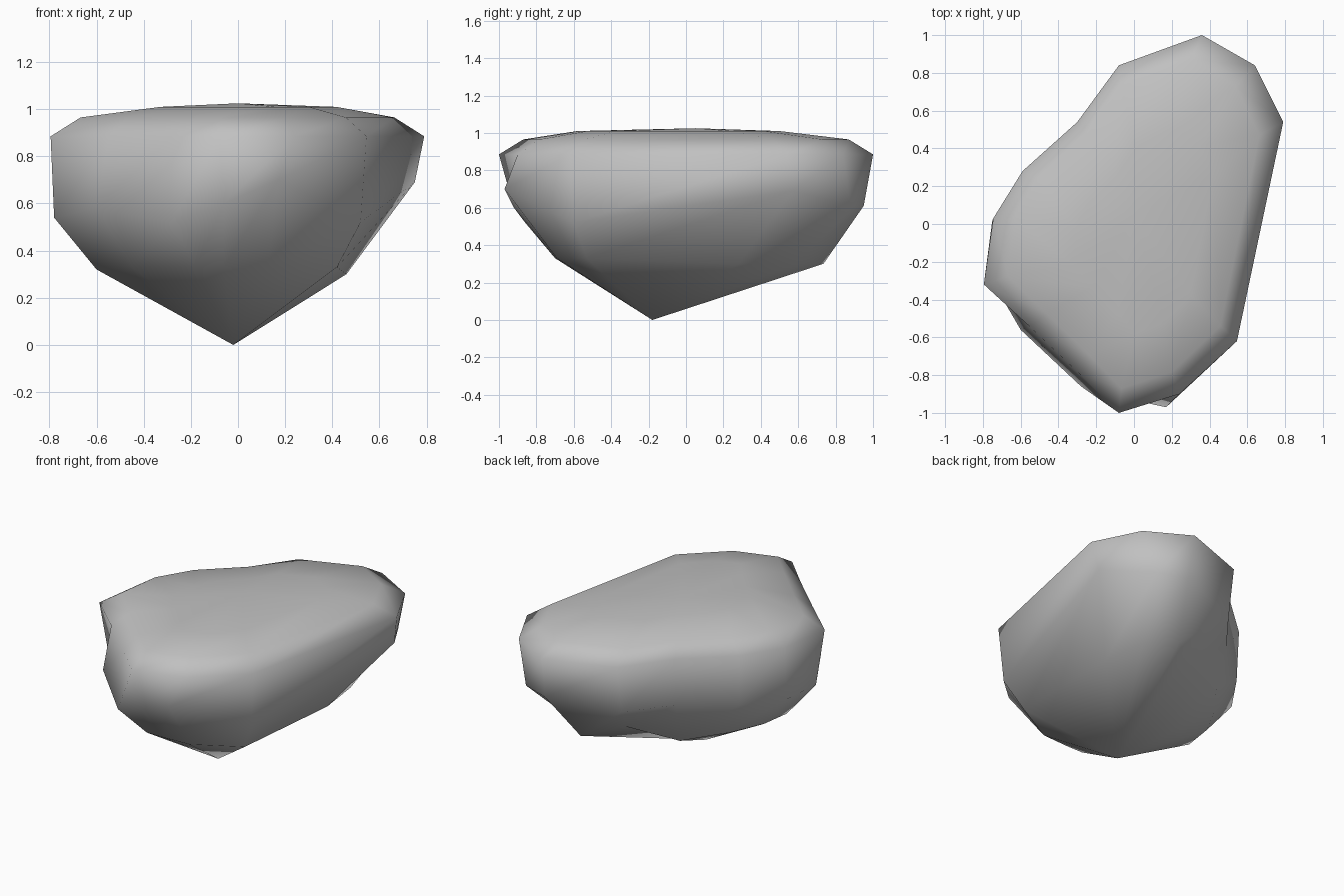
import bpy
import bmesh

cube = bpy.data.objects.get("Cube")
if cube:
    bpy.data.objects.remove(cube, do_unlink=True)

# Widest outline of the boulder, starting at the back
outline = [(0.36, 1), (-0.08, 0.84), (-0.3, 0.54), (-0.59, 0.28),
           (-0.745, 0.03), (-0.795, -0.32), (-0.55, -0.545), (-0.28, -0.8),
           (-0.08, -1), (0.24, -0.9), (0.545, -0.62), (0.79, 0.54),
           (0.64, 0.84)]

# Bulging belly below the outline
belly = [(0.37, 0.95, 0.61), (-0.08, 0.79, 0.57), (-0.29, 0.52, 0.57),
         (-0.58, 0.27, 0.55), (-0.75, 0.02, 0.54), (-0.78, -0.25, 0.54),
         (-0.6, -0.56, 0.58), (-0.28, -0.86, 0.52), (-0.06, -0.92, 0.6),
         (0.17, -0.97, 0.7), (0.52, -0.6, 0.52), (0.75, 0.57, 0.69),
         (0.56, 0.88, 0.61)]

# Lower rim, where the underside starts
rim = [(0.26, 0.735, 0.3), (0.06, 0.54, 0.34), (-0.27, 0.45, 0.3),
       (-0.46, 0.2, 0.31), (-0.57, 0, 0.32), (-0.6, -0.2, 0.32),
       (-0.45, -0.45, 0.33), (-0.18, -0.7, 0.33), (-0.06, -0.7, 0.33),
       (0.13, -0.69, 0.33), (0.42, -0.53, 0.33), (0.46, 0.28, 0.3),
       (0.42, 0.58, 0.3)]


def scaled_outline(sx, sy, dx, dy, z):
    """Return the outline as a level ring, scaled and shifted."""
    return [(x * sx + dx, y * sy + dy, z) for x, y in outline]


layers = [rim, belly,
          scaled_outline(1, 1, 0, 0, 0.885),
          scaled_outline(0.84, 0.87, 0, 0, 0.965),
          scaled_outline(0.47, 0.54, 0.045, -0.04, 1.01)]

bm = bmesh.new()
rings = [[bm.verts.new(point) for point in layer] for layer in layers]
tip = bm.verts.new((-0.02, -0.18, 0))
crown = bm.verts.new((0, 0.05, 1.025))

# Sides, pointed base and shallow crown
count = len(outline)
for i in range(count):
    j = (i + 1) % count
    for low, high in zip(rings, rings[1:]):
        bm.faces.new((low[i], low[j], high[j], high[i]))
    bm.faces.new((tip, rings[0][j], rings[0][i]))
    bm.faces.new((crown, rings[-1][i], rings[-1][j]))
bmesh.ops.recalc_face_normals(bm, faces=bm.faces)
for face in bm.faces:
    face.smooth = True

mesh = bpy.data.meshes.new("boulder")
bm.to_mesh(mesh)
bm.free()
boulder = bpy.data.objects.new("boulder", mesh)
bpy.context.collection.objects.link(boulder)

# Stone colour
stone = bpy.data.materials.new("stone grey")
stone.use_nodes = True
grey = (0.53, 0.53, 0.53, 1)
stone.diffuse_color = grey
stone.node_tree.nodes["Principled BSDF"].inputs["Base Color"].default_value = grey
mesh.materials.append(stone)
